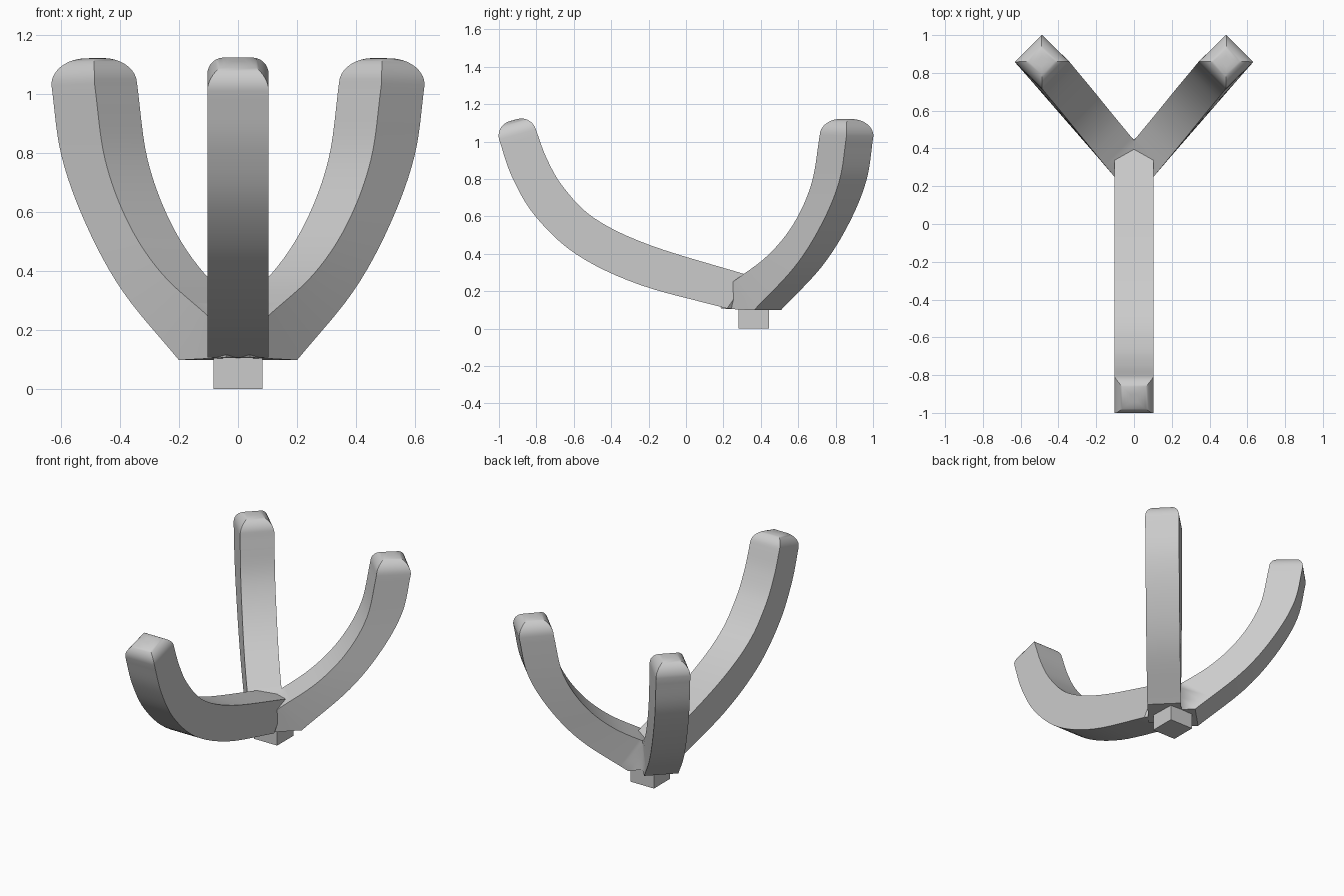
import bpy, bmesh, math
from mathutils import Vector as V

if "Cube" in bpy.data.objects:
    bpy.data.objects.remove(bpy.data.objects["Cube"])


def spline(pts, t):
    # Catmull-Rom sample through tuples of numbers
    n = len(pts) - 1
    i = min(int(t), n - 1)
    u = t - i
    p = [V(pts[max(0, min(n, k))]) for k in (i - 1, i, i + 1, i + 2)]
    if i == 0:
        p[0] = 2 * p[1] - p[2]
    if i == n - 1:
        p[3] = 2 * p[2] - p[1]
    return 0.5 * (2 * p[1] + (p[2] - p[0]) * u
                  + (2 * p[0] - 5 * p[1] + 4 * p[2] - p[3]) * u * u
                  + (3 * p[1] - p[0] - 3 * p[2] + p[3]) * u ** 3)


def finish(name, bm):
    bmesh.ops.recalc_face_normals(bm, faces=bm.faces)
    me = bpy.data.meshes.new(name)
    bm.to_mesh(me)
    bm.free()
    ob = bpy.data.objects.new(name, me)
    bpy.context.collection.objects.link(ob)
    bpy.ops.object.select_all(action='DESELECT')
    ob.select_set(True)
    bpy.context.view_layer.objects.active = ob
    bpy.ops.object.shade_smooth_by_angle(angle=math.radians(35))
    return ob


def square(o, i, side):
    o, i, side = V(o), V(i), V(side)
    return [o - side, o + side, i + side, i - side]


def arm(name, outer, inner, side, cap_h, root, steps=6):
    """Square bar lofted between its outer and inner centre lines, domed tip."""
    rings = [root]
    for k in range((len(outer) - 1) * steps + 1):
        rings.append(square(spline(outer, k / steps), spline(inner, k / steps), side))
    # rounded cap: shrinking square rings
    last = rings[-1]
    c = sum(last, V((0, 0, 0))) / 4
    up = (last[1] - last[0]).cross(last[2] - last[1]).normalized()
    up = up if up.z > 0 else -up
    for k in range(1, 10):
        a = math.radians(10 * k)
        s = 0.2 + 0.8 * math.cos(a)
        rings.append([c + (p - c) * s + up * cap_h * math.sin(a) for p in last])
    bm = bmesh.new()
    vs = [[bm.verts.new(p) for p in r] for r in rings]
    for a, b in zip(vs, vs[1:]):
        for j in range(4):
            bm.faces.new((a[j], a[(j + 1) % 4], b[(j + 1) % 4], b[j]))
    bm.faces.new(vs[0])
    bm.faces.new(vs[-1])
    return finish(name, bm)


# Long front arm, with a pointed root between the two back arms
front_outer = [(0, .22, .107), (0, -.25, .235), (0, -.585, .396), (0, -.805, .6),
               (0, -.93, .81), (0, -.999, 1.01)]
front_inner = [(0, .34, .283), (0, -.19, .445), (0, -.49, .59), (0, -.655, .755),
               (0, -.745, .91), (0, -.803, 1.065)]
side = (.104, 0, 0)
arm("front_arm", front_outer, front_inner, side, .08,
    square((0, .40, .107), (0, .41, .262), (.002, 0, 0)))

# Back arms: one modelled, mirrored and trimmed on the centre plane
back_outer = [(.128, .435, .098), (.318, .653, .33), (.443, .797, .558),
              (.526, .892, .79), (.56, .93, 1.03)]
back_inner = [(.03, .32, .248), (.185, .508, .39), (.298, .647, .56),
              (.378, .743, .776), (.414, .787, 1.035)]
side = (.072, -.072, 0)
back = arm("back_arms", back_outer, back_inner, side, .088,
           square((-.03, .26, .107), (-.05, .23, .17), side))
m = back.modifiers.new("mirror", 'MIRROR')
m.use_axis[0] = True
m.use_bisect_axis[0] = True

# Small base block
bm = bmesh.new()
bmesh.ops.create_cube(bm, size=1)
for v in bm.verts:
    v.co = V((v.co.x * .166, .3625 + v.co.y * .165, .055 + v.co.z * .11))
finish("base_block", bm)
